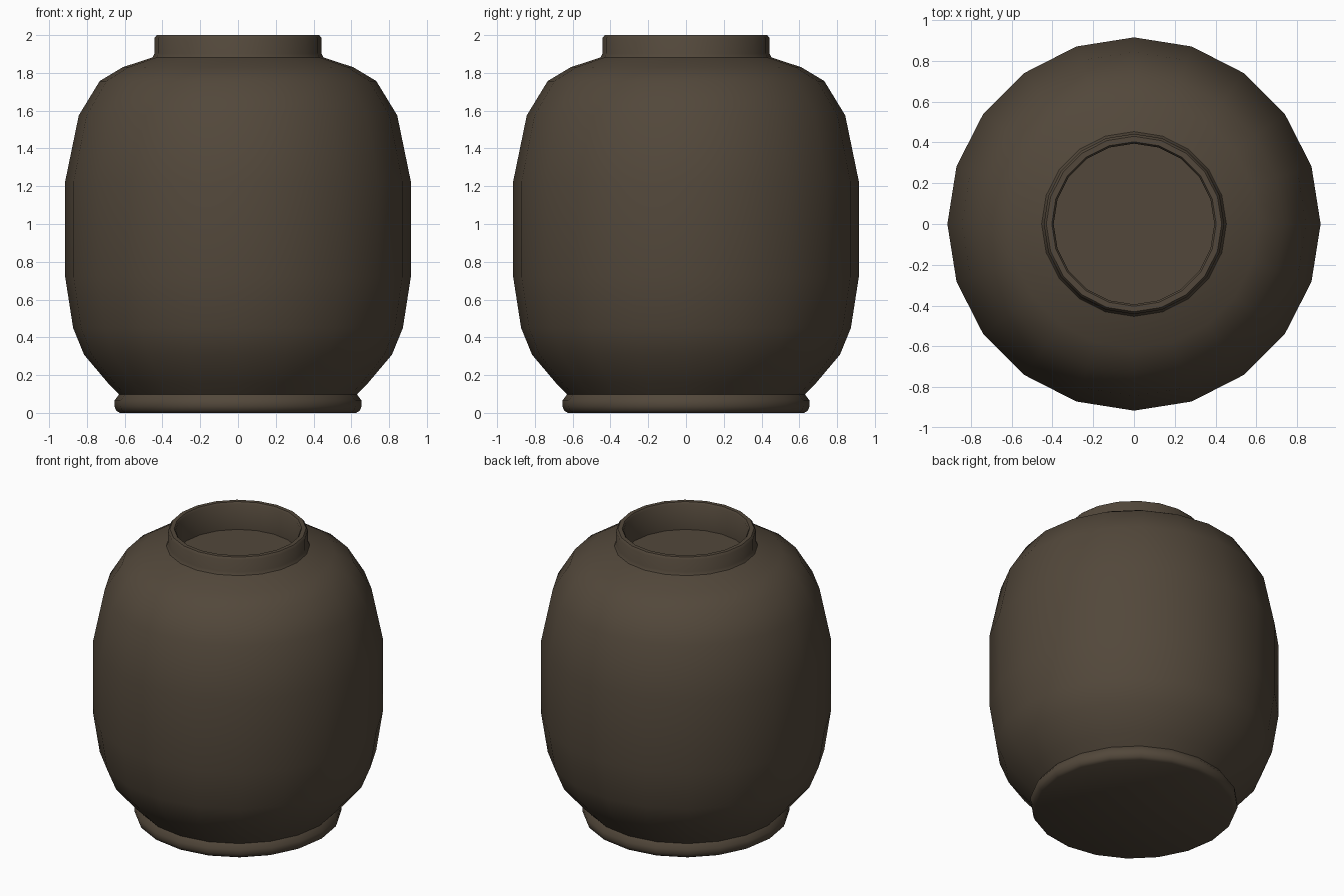
import bpy
import bmesh
import math

SIDES = 20

cube = bpy.data.objects.get("Cube")
if cube:
    bpy.data.objects.remove(cube, do_unlink=True)

# Dark brown clay
clay = bpy.data.materials.new("dark_brown_clay")
clay.use_nodes = True
colour = (0.085, 0.064, 0.043, 1)
clay.diffuse_color = colour
bsdf = clay.node_tree.nodes["Principled BSDF"]
bsdf.inputs["Base Color"].default_value = colour
bsdf.inputs["Roughness"].default_value = 0.8


def lathe(name, profile, smooth_angle, cap_start=False, cap_end=False):
    """Turn a (radius, height) profile around z, with optional flat end caps."""
    bm = bmesh.new()
    rings = []
    for r, z in profile:
        angles = [math.tau * i / SIDES for i in range(SIDES)]
        rings.append([bm.verts.new((r * math.cos(a), r * math.sin(a), z)) for a in angles])
    for low, high in zip(rings, rings[1:]):
        for i in range(SIDES):
            j = (i + 1) % SIDES
            bm.faces.new((low[i], low[j], high[j], high[i]))
    if cap_start:
        bm.faces.new(rings[0][::-1])
    if cap_end:
        bm.faces.new(rings[-1])
    mesh = bpy.data.meshes.new(name)
    bm.to_mesh(mesh)
    bm.free()
    mesh.materials.append(clay)
    obj = bpy.data.objects.new(name, mesh)
    bpy.context.collection.objects.link(obj)
    bpy.ops.object.select_all(action='DESELECT')
    obj.select_set(True)
    bpy.context.view_layer.objects.active = obj
    bpy.ops.object.shade_smooth_by_angle(angle=math.radians(smooth_angle))
    return obj


# Rounded foot ring with a closed underside
lathe("foot", [(0.625, 0), (0.645, 0.012), (0.654, 0.035), (0.654, 0.065),
               (0.63, 0.098)], 40, cap_start=True)

# Swelling body up to the shoulder
lathe("body", [(0.63, 0.098), (0.69, 0.16), (0.815, 0.308), (0.873, 0.45),
               (0.915, 0.72), (0.915, 1.225), (0.843, 1.575), (0.732, 1.757),
               (0.61, 1.83), (0.453, 1.882)], 40)

# Neck with a rounded lip, inner wall and shallow inner floor
lathe("neck", [(0.453, 1.882), (0.442, 1.902), (0.442, 1.985), (0.43, 2.0),
               (0.403, 2.0), (0.394, 1.988), (0.394, 1.81)], 40, cap_end=True)
